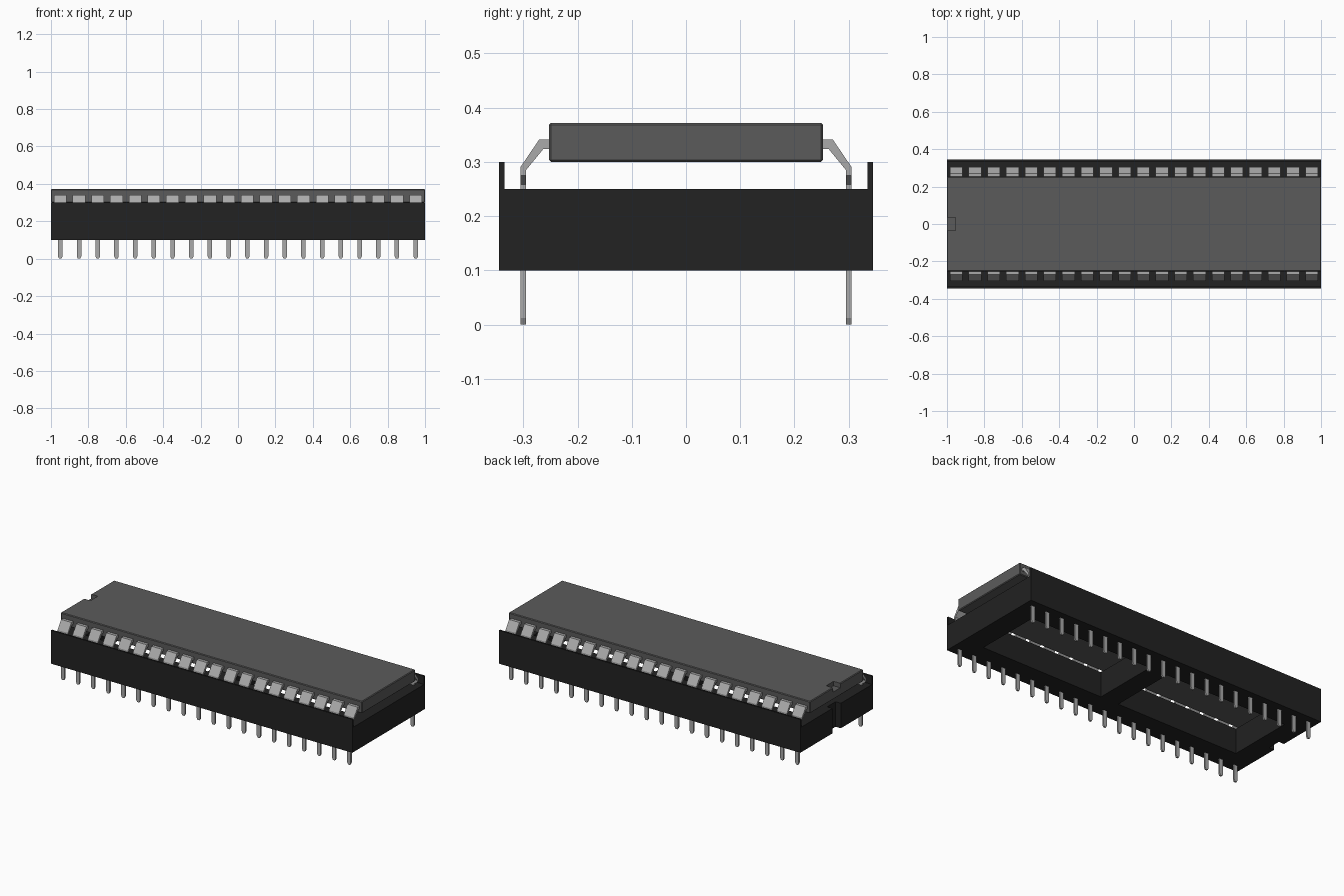
import bpy, bmesh
from mathutils import Vector

if "Cube" in bpy.data.objects:
    bpy.data.objects.remove(bpy.data.objects["Cube"], do_unlink=True)


def material(name, value, rough):
    m = bpy.data.materials.new(name)
    m.use_nodes = True
    col = (value, value, value, 1)
    m.diffuse_color = col
    bsdf = m.node_tree.nodes["Principled BSDF"]
    bsdf.inputs["Base Color"].default_value = col
    bsdf.inputs["Roughness"].default_value = rough
    return m


BLACK = material("socket black", 0.016, 0.6)
GREY = material("chip grey", 0.105, 0.6)
METAL = material("pin metal", 0.40, 0.5)


def finish(name, bm, mat):
    bmesh.ops.recalc_face_normals(bm, faces=bm.faces)
    me = bpy.data.meshes.new(name)
    bm.to_mesh(me)
    bm.free()
    me.materials.append(mat)
    ob = bpy.data.objects.new(name, me)
    bpy.context.collection.objects.link(ob)
    return ob


def box(name, lo, hi, mat):
    bm = bmesh.new()
    bmesh.ops.create_cube(bm, size=1)
    for v in bm.verts:
        v.co = Vector([lo[i] + (v.co[i] + 0.5) * (hi[i] - lo[i]) for i in range(3)])
    return finish(name, bm, mat)


def cut(ob, cutters):
    """Subtract boxes from an object, then discard them."""
    bpy.context.view_layer.objects.active = ob
    for lo, hi in cutters:
        c = box("cutter", lo, hi, ob.data.materials[0])
        c.hide_render = True
        mod = ob.modifiers.new("cut", "BOOLEAN")
        mod.operation, mod.solver, mod.object = "DIFFERENCE", "EXACT", c
        bpy.ops.object.modifier_apply(modifier=mod.name)
        bpy.data.objects.remove(c, do_unlink=True)


# Socket: block with raised long rims, two windows and an end notch
socket = box("socket", (-1, -0.345, 0.1), (1, 0.345, 0.3), BLACK)
cut(socket, [
    ((-1.1, -0.335, 0.25), (1.1, 0.335, 0.4)),
    ((0.06, -0.2, 0), (0.87, 0.2, 0.4)),
    ((-0.87, -0.2, 0), (-0.06, 0.2, 0.4)),
    ((-1.1, -0.04, 0), (-0.965, 0.04, 0.4)),
])

# Chip body: slab with fine chamfers and an orientation notch
bm = bmesh.new()
bmesh.ops.create_cube(bm, size=1)
for v in bm.verts:
    v.co = Vector((v.co.x * 2, v.co.y * 0.506, 0.336 + v.co.z * 0.072))
bmesh.ops.bevel(bm, geom=bm.edges[:], offset=0.004, segments=1, affect="EDGES")
chip = finish("chip_body", bm, GREY)
cut(chip, [((-1.1, -0.035, 0.345), (-0.955, 0.035, 0.5))])

# Pin path seen from the end: outer point, inner point, height pair, half width
PIN = [  # (outer y, outer z, inner y, inner z, half width)
    (0.245, 0.341, 0.245, 0.324, 0.034),
    (0.271, 0.341, 0.263, 0.324, 0.034),
    (0.305, 0.291, 0.295, 0.285, 0.034),
    (0.305, 0.275, 0.295, 0.275, 0.034),
    (0.305, 0.258, 0.295, 0.258, 0.012),
    (0.305, 0.012, 0.295, 0.012, 0.012),
    (0.305, 0.0, 0.295, 0.0, 0.006),
]


def add_pin(bm, x, side):
    rings = []
    for yo, zo, yi, zi, w in PIN:
        pts = [(x - w, yo, zo), (x + w, yo, zo), (x + w, yi, zi), (x - w, yi, zi)]
        rings.append([bm.verts.new((px, side * py, pz)) for px, py, pz in pts])
    for a, b in zip(rings, rings[1:]):
        for i in range(4):
            j = (i + 1) % 4
            bm.faces.new((a[i], a[j], b[j], b[i]))
    bm.faces.new(rings[0])
    bm.faces.new(rings[-1])


# Two rows of twenty pins
for name, side in (("front_pins", -1), ("back_pins", 1)):
    bm = bmesh.new()
    for i in range(20):
        add_pin(bm, -0.95 + 0.1 * i, side)
    finish(name, bm, METAL)
